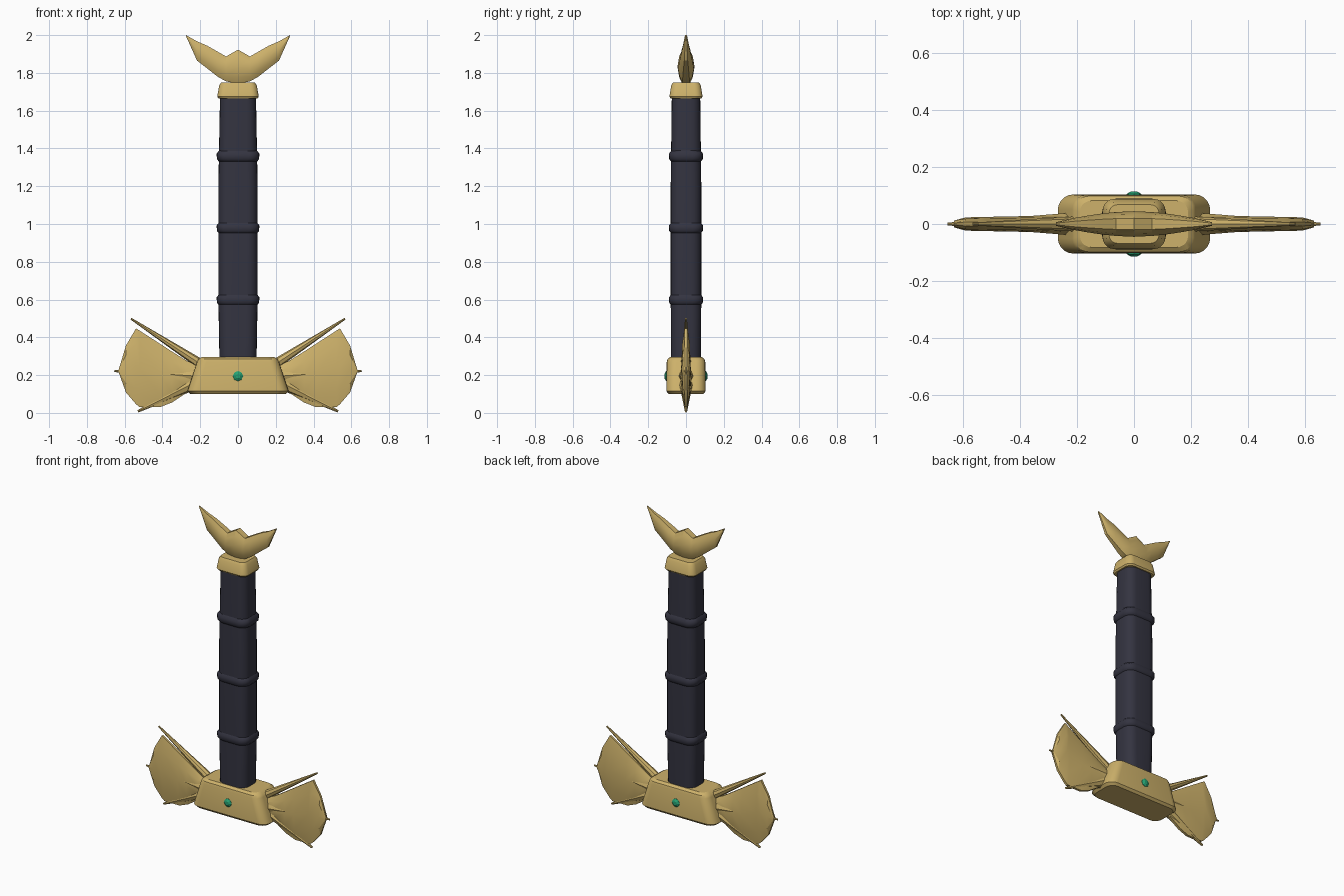
import bpy, bmesh, math
from mathutils import Vector

cube = bpy.data.objects.get("Cube")
if cube:
    bpy.data.objects.remove(cube, do_unlink=True)


def material(name, rgb):
    m = bpy.data.materials.new(name)
    m.use_nodes = True
    m.diffuse_color = (*rgb, 1)
    m.node_tree.nodes["Principled BSDF"].inputs["Base Color"].default_value = (*rgb, 1)
    return m


GOLD = material("warm gold", (0.61, 0.44, 0.145))
GRIP = material("dark slate", (0.034, 0.034, 0.052))
GREEN = material("emerald green", (0.02, 0.36, 0.17))


def loft(name, rings, mat, angle=30, mirror=False):
    """Skin a list of equal-sized point rings, capping both ends."""
    bm = bmesh.new()
    loops = [[bm.verts.new(p) for p in ring] for ring in rings]
    for a, b in zip(loops, loops[1:]):
        for i in range(len(a)):
            j = (i + 1) % len(a)
            bm.faces.new((a[i], a[j], b[j], b[i]))
    bm.faces.new(loops[0])
    bm.faces.new(loops[-1])
    bmesh.ops.remove_doubles(bm, verts=bm.verts, dist=0.0001)
    bmesh.ops.recalc_face_normals(bm, faces=bm.faces)
    mesh = bpy.data.meshes.new(name)
    bm.to_mesh(mesh)
    bm.free()
    mesh.materials.append(mat)
    obj = bpy.data.objects.new(name, mesh)
    bpy.context.collection.objects.link(obj)
    if mirror:
        obj.modifiers.new("Mirror", "MIRROR").use_clip = False
    bpy.ops.object.select_all(action="DESELECT")
    obj.select_set(True)
    bpy.context.view_layer.objects.active = obj
    bpy.ops.object.shade_smooth_by_angle(angle=math.radians(angle))
    return obj


def rounded(z, hx, hy, r, steps=5):
    """Horizontal rounded rectangle at height z."""
    pts = []
    for k, (sx, sy) in enumerate(((1, 1), (-1, 1), (-1, -1), (1, -1))):
        for s in range(steps + 1):
            a = math.pi / 2 * (k + s / steps)
            pts.append((sx * (hx - r) + r * math.cos(a),
                        sy * (hy - r) + r * math.sin(a), z))
    return pts


def blade(name, columns, edge, mirror):
    """Lens-section plate; each column is x, top z, bottom z, half thickness."""
    rings = []
    for x, top, low, t in columns:
        section = [(0, edge), (0.2, 0.8), (0.5, 1), (0.8, 0.8), (1, edge)]
        front = [(x, -t * w, low + (top - low) * f) for f, w in section]
        back = [(x, t * w, low + (top - low) * f) for f, w in reversed(section)]
        rings.append(front + back)
    return loft(name, rings, GOLD, 25, mirror)


def spine(name, start, end, r0, r1, sides=8):
    """Tapered rib in the xz plane."""
    a, b = Vector((start[0], 0, start[1])), Vector((end[0], 0, end[1]))
    side = (b - a).normalized().cross(Vector((0, 1, 0)))
    rings = []
    for p, r in ((a, r0), (b, r1)):
        rings.append([p + r * (math.cos(t) * side + math.sin(t) * Vector((0, 1, 0)))
                      for t in (2 * math.pi * i / sides for i in range(sides))])
    return loft(name, rings, GOLD, 30, True)


# Guard block, grip and collar
loft("guard", [rounded(*s) for s in (
    (0.10, 0.252, 0.092, 0.05), (0.115, 0.268, 0.104, 0.055),
    (0.27, 0.217, 0.102, 0.05), (0.285, 0.209, 0.098, 0.05),
    (0.297, 0.19, 0.082, 0.04))], GOLD)
loft("grip", [rounded(*s) for s in (
    (0.27, 0.098, 0.079, 0.055), (0.6, 0.104, 0.081, 0.055),
    (1.2, 0.104, 0.081, 0.055), (1.69, 0.095, 0.075, 0.05))], GRIP)
loft("collar", [rounded(*s) for s in (
    (1.665, 0.104, 0.082, 0.04), (1.675, 0.11, 0.088, 0.04),
    (1.735, 0.099, 0.078, 0.035), (1.75, 0.088, 0.068, 0.03))], GOLD)

# Raised bands on the grip
for n, z in enumerate((0.6, 0.98, 1.36)):
    loft(f"grip_band_{n + 1}", [rounded(z + dz, 0.1 + d, 0.077 + d, 0.055)
         for dz, d in ((-0.032, 0), (-0.016, 0.012), (0.012, 0.013), (0.03, 0))],
         GRIP, 50)

# Crescent pommel
half = [(0, 1.923, 1.742, 0.045), (0.063, 1.887, 1.755, 0.042),
        (0.105, 1.911, 1.778, 0.038), (0.165, 1.945, 1.825, 0.029),
        (0.217, 1.967, 1.865, 0.02), (0.275, 2.0, 1.994, 0.006)]
blade("pommel", [(-x, *rest) for x, *rest in reversed(half[1:])] + half, 0.45, False)

# Fan blades either side of the guard
blade("fan_blades", [
    (0.17, 0.23, 0.15, 0.034), (0.27, 0.275, 0.108, 0.031),
    (0.35, 0.325, 0.055, 0.029), (0.413, 0.366, 0.03, 0.027),
    (0.52, 0.435, 0.03, 0.025), (0.54, 0.447, 0.046, 0.025),
    (0.593, 0.357, 0.108, 0.023), (0.632, 0.228, 0.216, 0.012)], 0.3, True)

# Ribs carrying the fans
spine("upper_ribs", (0.18, 0.247), (0.567, 0.499), 0.028, 0.005)
spine("middle_ribs", (0.19, 0.193), (0.655, 0.222), 0.042, 0.005)
spine("lower_ribs", (0.2, 0.175), (0.53, 0.008), 0.04, 0.006)

# Faceted gems, front and back
for label, s in (("front", -1), ("back", 1)):
    rings = [[(r * math.cos(t), s * y, 0.195 + r * math.sin(t))
              for t in (math.pi / 4 * i for i in range(8))]
             for y, r in ((0.09, 0.027), (0.105, 0.027), (0.114, 0.012))]
    loft(label + "_gem", rings, GREEN, 10)
